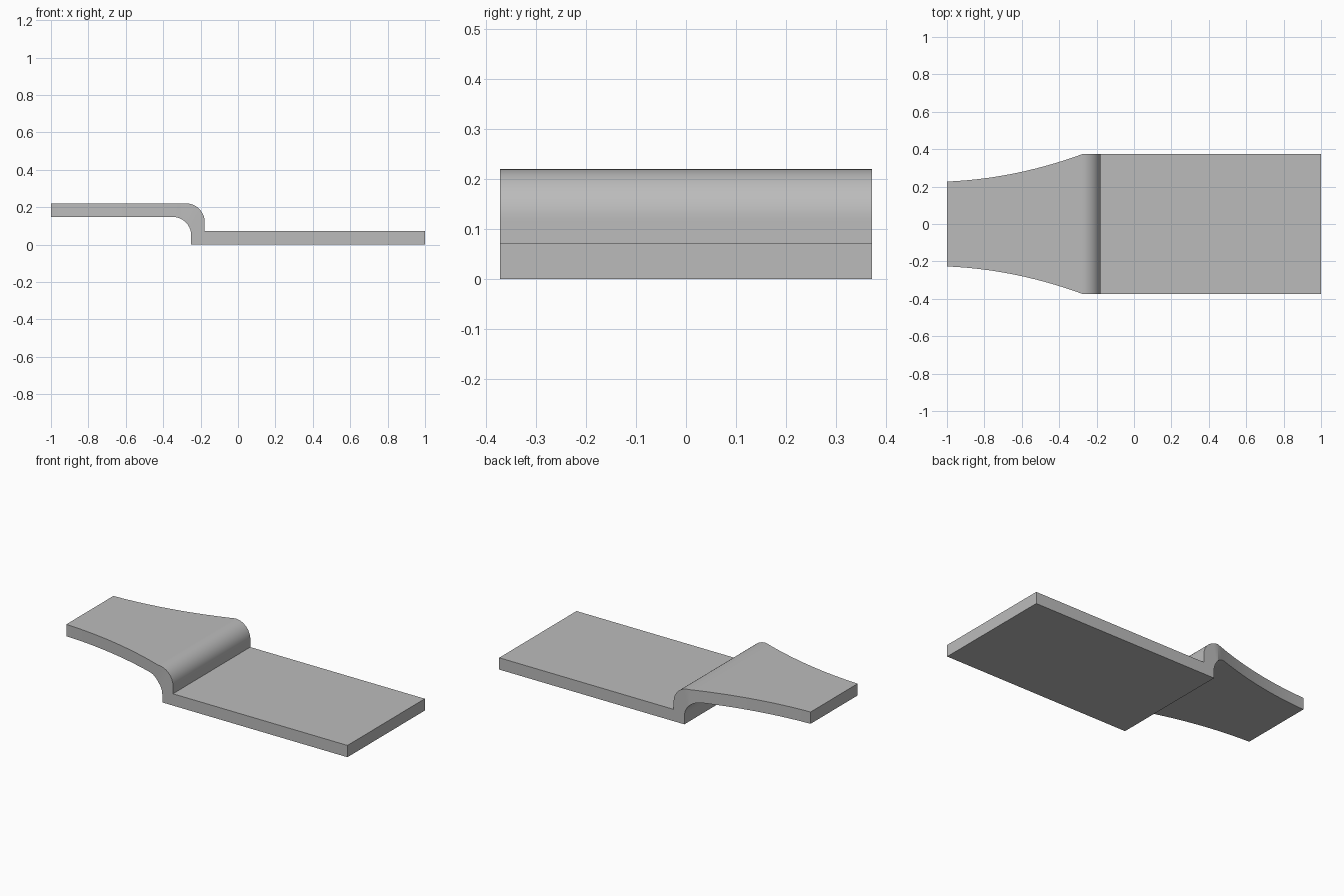
import bpy
import bmesh
from math import cos, sin, pi
from mathutils import Vector

cube = bpy.data.objects.get("Cube")
if cube:
    bpy.data.objects.remove(cube)

THICK, RISE, HALF_WIDTH, END_HALF = 0.072, 0.148, 0.373, 0.227
STEP_X, BEND = -0.25, 0.1
TAPER_X = STEP_X + THICK - BEND

steel = bpy.data.materials.new("plain grey")
steel.use_nodes = True
grey = (0.5, 0.5, 0.5, 1)
steel.diffuse_color = grey
steel.node_tree.nodes["Principled BSDF"].inputs["Base Color"].default_value = grey


def prism(name, outline, offset):
    """Extrude a closed outline along an offset vector."""
    bm = bmesh.new()
    face = bm.faces.new([bm.verts.new(p) for p in outline])
    ext = bmesh.ops.extrude_face_region(bm, geom=[face])
    moved = [v for v in ext["geom"] if isinstance(v, bmesh.types.BMVert)]
    bmesh.ops.translate(bm, verts=moved, vec=Vector(offset))
    bmesh.ops.recalc_face_normals(bm, faces=bm.faces)
    mesh = bpy.data.meshes.new(name)
    bm.to_mesh(mesh)
    bm.free()
    mesh.materials.append(steel)
    obj = bpy.data.objects.new(name, mesh)
    bpy.context.collection.objects.link(obj)
    return obj


def bend(x, top, steps=20):
    """Quarter round from the vertical wall at x up to the flat at top."""
    angles = [pi / 2 * i / steps for i in range(steps + 1)]
    return [(x - BEND + BEND * cos(a), -0.5, top - BEND + BEND * sin(a)) for a in angles]


# Side profile: low plate, step wall with rounded bends, raised tongue
profile = [(STEP_X, -0.5, 0), (1, -0.5, 0), (1, -0.5, THICK), (STEP_X + THICK, -0.5, THICK)]
profile += bend(STEP_X + THICK, RISE + THICK)
profile += [(-1, -0.5, RISE + THICK), (-1, -0.5, RISE)]
profile += reversed(bend(STEP_X, RISE))
plate = prism("stepped_plate", profile, (0, 1, 0))

# Plan outline: straight sides that curve inward toward the tongue end
side = [(1.1, HALF_WIDTH, -0.1)]
for i in range(25):
    t = 1 - i / 24
    width = HALF_WIDTH + (END_HALF - HALF_WIDTH) * (0.2 * t + 0.8 * (1 - (1 - t) ** 2))
    side.append((TAPER_X + (-1 - TAPER_X) * t, width, -0.1))
side = side[:1] + side[:0:-1]
side.append((-1.1, END_HALF, -0.1))
outline = side + [(x, -y, z) for x, y, z in reversed(side)]
cutter = prism("plan_cutter", outline, (0, 0, 0.5))

# Trim the plate to its plan outline
trim = plate.modifiers.new("trim", "BOOLEAN")
trim.operation, trim.solver, trim.object = "INTERSECT", "EXACT", cutter
bpy.ops.object.select_all(action="DESELECT")
bpy.context.view_layer.objects.active = plate
plate.select_set(True)
bpy.ops.object.modifier_apply(modifier=trim.name)
bpy.data.objects.remove(cutter)
bpy.ops.object.shade_smooth_by_angle(angle=pi / 9)
